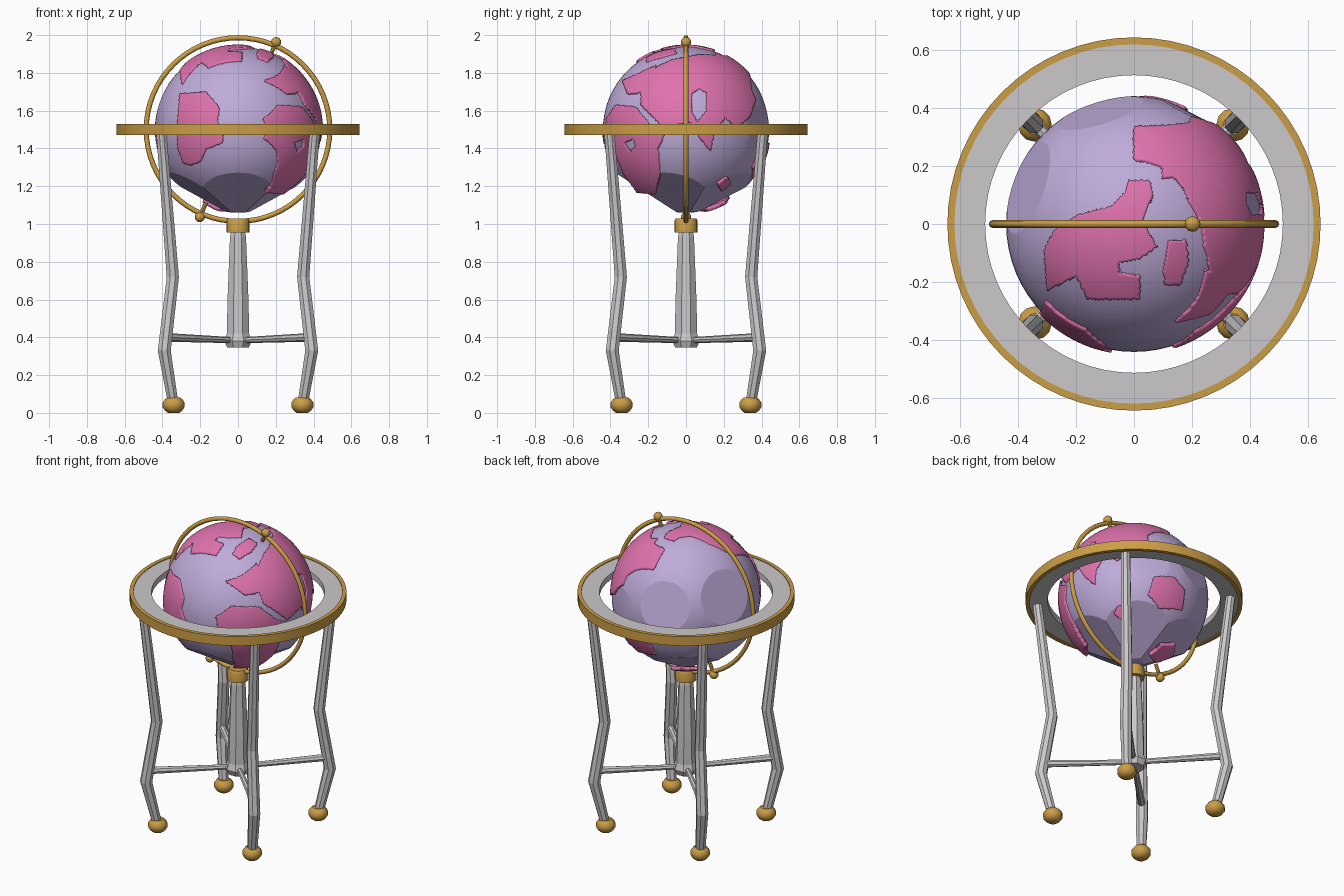
import bpy, bmesh, math
from mathutils import Vector, Matrix

if "Cube" in bpy.data.objects:
    bpy.data.objects.remove(bpy.data.objects["Cube"])


def material(name, rgb):
    m = bpy.data.materials.new(name)
    m.diffuse_color = (*rgb, 1)
    m.use_nodes = True
    m.node_tree.nodes["Principled BSDF"].inputs["Base Color"].default_value = m.diffuse_color
    return m


LAVENDER = material("lavender", (0.52, 0.41, 0.70))
PINK = material("pink", (0.74, 0.17, 0.42))
GOLD = material("gold", (0.60, 0.34, 0.06))
GREY = material("light_grey", (0.60, 0.58, 0.59))
CENTRE = Vector((0, 0, 1.5))


def finish(name, bm, mat, loc=(0, 0, 0), smooth=None):
    bmesh.ops.recalc_face_normals(bm, faces=bm.faces[:])
    me = bpy.data.meshes.new(name)
    bm.to_mesh(me)
    bm.free()
    me.materials.append(mat)
    ob = bpy.data.objects.new(name, me)
    ob.location = loc
    bpy.context.collection.objects.link(ob)
    if smooth:
        bpy.ops.object.select_all(action='DESELECT')
        ob.select_set(True)
        bpy.context.view_layer.objects.active = ob
        bpy.ops.object.shade_smooth_by_angle(angle=math.radians(smooth))
    return ob


def loft(name, mat, sections, seg, closed=False, loc=(0, 0, 0), smooth=None, turn=0.0):
    """Join round sections, each (centre x, centre y, z, radius)."""
    bm = bmesh.new()
    rings = []
    for cx, cy, z, r in sections:
        rings.append([bm.verts.new((cx + r * math.cos(turn + math.tau * i / seg),
                                    cy + r * math.sin(turn + math.tau * i / seg), z))
                      for i in range(seg)])
    pairs = list(zip(rings, rings[1:])) + ([(rings[-1], rings[0])] if closed else [])
    for a, b in pairs:
        for i in range(seg):
            j = (i + 1) % seg
            bm.faces.new((a[i], a[j], b[j], b[i]))
    if not closed:
        bm.faces.new(rings[0][::-1])
        bm.faces.new(rings[-1])
    return finish(name, bm, mat, loc, smooth)


def rod(name, mat, a, b, r1, r2, seg=8):
    a, b = Vector(a), Vector(b)
    ob = loft(name, mat, [(0, 0, 0, r1), (0, 0, (b - a).length, r2)], seg)
    ob.matrix_world = Matrix.Translation(a) @ (b - a).to_track_quat('Z', 'Y').to_matrix().to_4x4()
    return ob


# Ocean ball, trimmed to broad flat facets at the back and underneath
bm = bmesh.new()
bmesh.ops.create_uvsphere(bm, u_segments=64, v_segments=32, radius=0.44)
facets = [((-0.87, 0.30, 0.32), 0.407), ((-0.28, 0.92, 0.25), 0.412), ((0.45, 0.85, 0.05), 0.425)]
for k in range(5):
    t = math.radians(-90 + 72 * k)
    facets.append(((0.54 * math.cos(t), 0.54 * math.sin(t), -0.84), 0.395))
for n, d in facets:
    n = Vector(n).normalized()
    bmesh.ops.bisect_plane(bm, geom=bm.verts[:] + bm.edges[:] + bm.faces[:],
                           plane_co=n * d, plane_no=n, clear_outer=True)
    bmesh.ops.holes_fill(bm, edges=[e for e in bm.edges if e.is_boundary], sides=0)
finish("globe_ocean", bm, LAVENDER, CENTRE, 15)

# Land outlines: (two drawing axes, facing axis, facing sign, outline)
south_land = [(-.31, 1.69), (-.17, 1.70), (-.10, 1.62), (-.11, 1.54), (-.08, 1.49), (-.08, 1.43),
              (-.17, 1.395), (-.20, 1.33), (-.25, 1.31), (-.29, 1.32), (-.32, 1.40), (-.325, 1.5)]
north_land = [(-.02, .15), (.055, .15), (.065, .10), (.03, .01), (.08, -.08), (.02, -.12),
              (-.055, -.135), (-.05, -.17), (.02, -.18), (.02, -.26), (-.16, -.26), (-.20, -.18),
              (-.30, -.23), (-.31, -.09), (-.28, -.03), (-.20, .03), (-.08, .06), (-.03, .11)]
north_island = [(.12, -.06), (.18, -.055), (.19, -.13), (.16, -.21), (.11, -.21), (.10, -.165)]
hot_land = [(-.425, 1.45), (-.425, 1.56), (-.375, 1.63), (-.27, 1.62), (-.19, 1.52), (-.11, 1.48),
            (-.15, 1.40), (-.14, 1.26), (-.165, 1.155), (-.26, 1.165), (-.33, 1.26), (-.38, 1.38)]
east_land = [(-.24, 1.74), (-.16, 1.83), (-.08, 1.87), (.07, 1.90), (.26, 1.89), (.33, 1.85),
             (.35, 1.71), (.37, 1.66), (.34, 1.565), (.27, 1.51), (.21, 1.565), (.15, 1.475),
             (.13, 1.385), (.07, 1.46), (.02, 1.54), (-.04, 1.53), (-.11, 1.50), (-.19, 1.58),
             (-.24, 1.63)]
west_cape = [(-.34, 1.76), (-.25, 1.80), (-.16, 1.84), (-.22, 1.70), (-.31, 1.69)]
far_cape = [(.10, .26), (.13, .24), (.19, .24), (.16, .33), (.24, .33), (.30, .2), (.22, .13),
            (.17, .16), (.10, .16)]
back_land = [(.18, 1.41), (.06, 1.43), (-.03, 1.38), (-.05, 1.27), (.10, 1.24), (.19, 1.30)]
small_isle = [(.17, 1.21), (.22, 1.25), (.24, 1.21), (.19, 1.17)]
polar_land = [(-.19, .14), (-.13, .23), (-.04, .21), (-.02, .12), (-.11, .07)]
inland_sea = [(.03, 1.69), (.07, 1.72), (.11, 1.70), (.11, 1.60), (.06, 1.54), (.03, 1.60)]
small_lake = [(-.33, 1.43), (-.28, 1.45), (-.27, 1.41), (-.30, 1.38)]
FRONT, RIGHT, TOP, BACK, UNDER = (0, 2, 1, -1), (1, 2, 0, 1), (0, 1, 2, 1), (0, 2, 1, 1), (0, 1, 2, -1)
lands = [(FRONT, south_land), (TOP, north_land), (TOP, north_island), (RIGHT, hot_land),
         (RIGHT, east_land), (RIGHT, west_cape), (TOP, far_cape), (BACK, back_land),
         (RIGHT, small_isle), (UNDER, polar_land)]
waters = [(RIGHT, inland_sea), (RIGHT, small_lake)]


def inside(p, view, outline):
    a, b, c, sign = view
    if (p[c] - CENTRE[c]) * sign < 0:
        return False
    x, y, hit = p[a], p[b], False
    for (x1, y1), (x2, y2) in zip(outline, outline[1:] + outline[:1]):
        if (y1 > y) != (y2 > y) and x < (x2 - x1) * (y - y1) / (y2 - y1) + x1:
            hit = not hit
    return hit


# Raised land slabs
bm = bmesh.new()
bmesh.ops.create_icosphere(bm, subdivisions=7, radius=0.45)
sea = []
for f in bm.faces:
    p = f.calc_center_median() + CENTRE
    if not any(inside(p, *s) for s in lands) or any(inside(p, *s) for s in waters):
        sea.append(f)
bmesh.ops.delete(bm, geom=sea, context='FACES')
land = finish("globe_land", bm, PINK, CENTRE, 30)
slab = land.modifiers.new("slab", 'SOLIDIFY')
slab.thickness, slab.offset = 0.025, -1

# Meridian ring and tilted axis pins
ring = loft("meridian_ring", GOLD,
            [(0, 0, 0.0135 * math.sin(math.tau * i / 8), 0.486 + 0.0135 * math.cos(math.tau * i / 8))
             for i in range(8)], 64, True, CENTRE, 50)
ring.rotation_euler.x = math.pi / 2
axis = Vector((0.40, 0, 0.917)).normalized()
for side, label in ((1, "upper"), (-1, "lower")):
    rod(label + "_axis_pin", GOLD, CENTRE + axis * 0.42 * side, CENTRE + axis * 0.5 * side, 0.011, 0.011)
    bm = bmesh.new()
    bmesh.ops.create_uvsphere(bm, u_segments=12, v_segments=8, radius=0.027)
    finish(label + "_axis_knob", bm, GOLD, CENTRE + axis * 0.505 * side, 50)

# Horizon ring with gold rim
loft("horizon_ring", GREY, [(0, 0, z, r) for r, z in
     ((0.512, 1.485), (0.625, 1.475), (0.625, 1.525), (0.512, 1.525))], 64, True, smooth=30)
loft("horizon_rim", GOLD, [(0, 0, z, r) for r, z in
     ((0.618, 1.47), (0.642, 1.47), (0.642, 1.53), (0.618, 1.53))], 64, True, smooth=30)

# Centre column and collar
loft("centre_column", GREY, [(0, 0, z, r) for z, r in
     ((0.345, 0.062), (0.38, 0.078), (0.42, 0.064), (0.60, 0.060), (0.93, 0.046), (0.96, 0.040))],
     8, turn=math.pi / 8)
loft("column_collar", GOLD, [(0, 0, z, r) for z, r in
     ((0.955, 0.062), (1.015, 0.062), (1.03, 0.055))], 16, smooth=30)

# Legs, feet and stretchers on the four diagonals
for k, label in enumerate(("back_right", "back_left", "front_left", "front_right")):
    t = math.radians(45 + 90 * k)
    c, s = math.cos(t), math.sin(t)
    path = ((0.485, 0.05, 0.030), (0.552, 0.33, 0.037), (0.488, 0.72, 0.035), (0.574, 1.485, 0.029))
    loft(label + "_leg", GREY, [(d * c, d * s, z, r) for d, z, r in path], 8, turn=t + math.pi / 8)
    loft(label + "_foot", GOLD, [(0, 0, z, r) for z, r in
         ((0, 0.03), (0.012, 0.046), (0.03, 0.058), (0.055, 0.058), (0.072, 0.046), (0.082, 0.034))],
         12, loc=(0.482 * c, 0.482 * s, 0), smooth=40)
    rod(label + "_stretcher", GREY, (0.04 * c, 0.04 * s, 0.385), (0.54 * c, 0.54 * s, 0.40), 0.016, 0.023)
